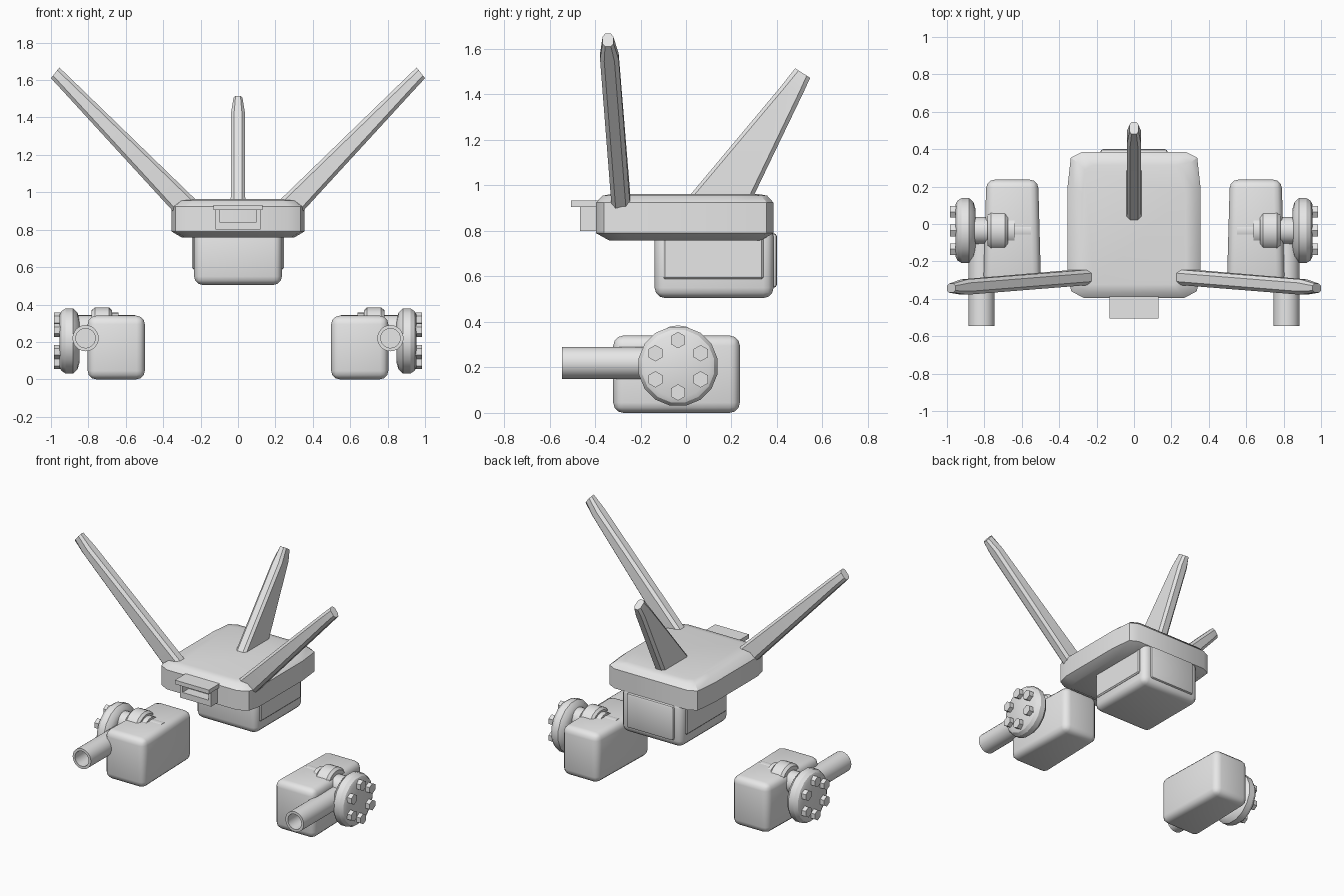
import bpy, bmesh, math
from mathutils import Vector

cube = bpy.data.objects.get("Cube")
if cube:
    bpy.data.objects.remove(cube, do_unlink=True)

grey = bpy.data.materials.new("plain_grey")
grey.use_nodes = True
colour = (0.8, 0.8, 0.8, 1)
grey.diffuse_color = colour
grey.node_tree.nodes["Principled BSDF"].inputs["Base Color"].default_value = colour
parts = []


def finish(name, bm):
    bmesh.ops.recalc_face_normals(bm, faces=bm.faces[:])
    mesh = bpy.data.meshes.new(name)
    bm.to_mesh(mesh)
    bm.free()
    mesh.materials.append(grey)
    ob = bpy.data.objects.new(name, mesh)
    bpy.context.collection.objects.link(ob)
    parts.append(ob)
    return ob


def loft(name, rings):
    """Skin a list of equal point rings and cap both ends."""
    bm = bmesh.new()
    loops = [[bm.verts.new(p) for p in ring] for ring in rings]
    n = len(loops[0])
    for a, b in zip(loops, loops[1:]):
        for i in range(n):
            j = (i + 1) % n
            bm.faces.new((a[i], a[j], b[j], b[i]))
    bm.faces.new(loops[0])
    bm.faces.new(loops[-1])
    return finish(name, bm)


def box(name, lo, hi, bevel=0.0, segments=3, taper=None):
    """Box between two corners, optionally tapered and rounded."""
    lo, hi = Vector(lo), Vector(hi)
    mid, size = (lo + hi) / 2, hi - lo
    bm = bmesh.new()
    bmesh.ops.create_cube(bm, size=1)
    for v in bm.verts:
        if taper and v.co.y > 0:
            v.co.x *= taper
        v.co = mid + Vector(a * b for a, b in zip(v.co, size))
    if bevel:
        bmesh.ops.bevel(bm, geom=bm.edges[:], offset=bevel, segments=segments,
                        profile=0.5, affect='EDGES')
    return finish(name, bm)


def turned(name, axis, centre, profile, sides=16, phase=0.0):
    """Round part from (position along axis, radius) pairs; axis is 'x' or 'y'."""
    rings = []
    for pos, r in profile:
        ring = []
        for i in range(sides):
            t = math.tau * i / sides + phase
            u, z = centre[0] + r * math.cos(t), centre[1] + r * math.sin(t)
            ring.append((pos, u, z) if axis == 'x' else (u, pos, z))
        rings.append(ring)
    return loft(name, rings)


def blade(name, sections, place):
    """Fin with chamfered edges; sections are (edge a, edge b, offset, half thickness)."""
    rings = []
    for a, b, off, h in sections:
        a, b = Vector(a), Vector(b)
        c = (b - a).normalized() * 0.018
        pts = [(a, -0.55), (a + c, -1), (b - c, -1), (b, -0.55),
               (b, 0.55), (b - c, 1), (a + c, 1), (a, 0.55)]
        rings.append([place(p, off + h * k) for p, k in pts])
    return loft(name, rings)


# Main plate with chamfered corners and rims
half = [(0.27, -0.395), (0.335, -0.36), (0.355, -0.28),
        (0.355, 0.2), (0.338, 0.355), (0.28, 0.384)]
outline = half + [(-x, y) for x, y in reversed(half)]
levels = [(0.757, 0.84, 0.85), (0.79, 1, 1), (0.925, 1, 1),
          (0.955, 0.9, 0.93), (0.963, 0.78, 0.82)]
loft("main_plate", [[(x * sx, y * sy, z) for x, y in outline] for z, sx, sy in levels])

# Lower housing with side and rear panels
box("lower_housing", (-0.235, -0.138, 0.505), (0.235, 0.385, 0.82), 0.045)
box("rear_panel", (-0.18, 0.34, 0.55), (0.18, 0.4, 0.79), 0.015, 2)
for s, side in ((1, "left"), (-1, "right")):
    xs = sorted((s * 0.2, s * 0.245))
    box(side + "_side_panel", (xs[0], -0.1, 0.588), (xs[1], 0.34, 0.785), 0.008, 1)

# Front bracket: slab over an open frame
box("bracket_slab", (-0.13, -0.505, 0.905), (0.13, -0.35, 0.933))
box("bracket_sill", (-0.12, -0.465, 0.8), (0.12, -0.37, 0.84))
for s, side in ((1, "left"), (-1, "right")):
    xs = sorted((s * 0.1, s * 0.12))
    box(side + "_bracket_post", (xs[0], -0.465, 0.84), (xs[1], -0.37, 0.905))

# Rear fin
blade("rear_fin",
      [((-0.022, 0.91), (0.276, 0.91), 0, 0.039),
       ((0.413, 1.43), (0.517, 1.41), 0, 0.037),
       ((0.48, 1.515), (0.546, 1.473), 0, 0.024)],
      lambda p, t: (t, p.x, p.y))

for s, side in ((1, "left"), (-1, "right")):
    # Swept front fin
    blade(side + "_fin",
          [((0.225, 0.96), (0.33, 0.88), -0.285, 0.041),
           ((0.875, 1.59), (0.94, 1.545), -0.337, 0.041),
           ((0.955, 1.667), (1.0, 1.61), -0.343, 0.024)],
          lambda p, t: (s * p.x, t, p.y))

    # Foot block
    xs = sorted((s * 0.497, s * 0.805))
    box(side + "_foot", (xs[0], -0.32, 0), (xs[1], 0.237, 0.34), 0.045, 3, 0.9)

    # Axle and hub
    axle = (-0.035, 0.27)
    turned(side + "_axle", 'x', axle, [(s * 0.55, 0.073), (s * 0.87, 0.073)], 24)
    turned(side + "_hub", 'x', axle,
           [(s * x, r) for x, r in ((0.64, 0.088), (0.675, 0.088), (0.675, 0.1),
                                    (0.69, 0.115), (0.765, 0.115), (0.782, 0.1))], 20)

    # Disc with ring of hexagonal bolts
    disc = (-0.035, 0.205)
    turned(side + "_disc", 'x', disc,
           [(s * x, r) for x, r in ((0.848, 0.12), (0.858, 0.155), (0.882, 0.177),
                                    (0.922, 0.177), (0.945, 0.162), (0.955, 0.14))],
           16, math.pi / 16)
    for i in range(6):
        t = math.pi / 6 + i * math.pi / 3
        spot = (disc[0] + 0.115 * math.cos(t), disc[1] + 0.115 * math.sin(t))
        turned(f"{side}_bolt_{i + 1}", 'x', spot,
               [(s * 0.94, 0.036), (s * 0.985, 0.036)], 6, math.pi / 6)

    # Hollow barrel
    turned(side + "_barrel", 'y', (s * 0.815, 0.22),
           [(-0.02, 0.07), (-0.545, 0.07), (-0.545, 0.052), (-0.4, 0.052)], 24)

# Smooth rounded surfaces, keeping hard edges crisp
bpy.ops.object.select_all(action='DESELECT')
for ob in parts:
    ob.select_set(True)
bpy.context.view_layer.objects.active = parts[0]
bpy.ops.object.shade_smooth_by_angle(angle=math.radians(32))
